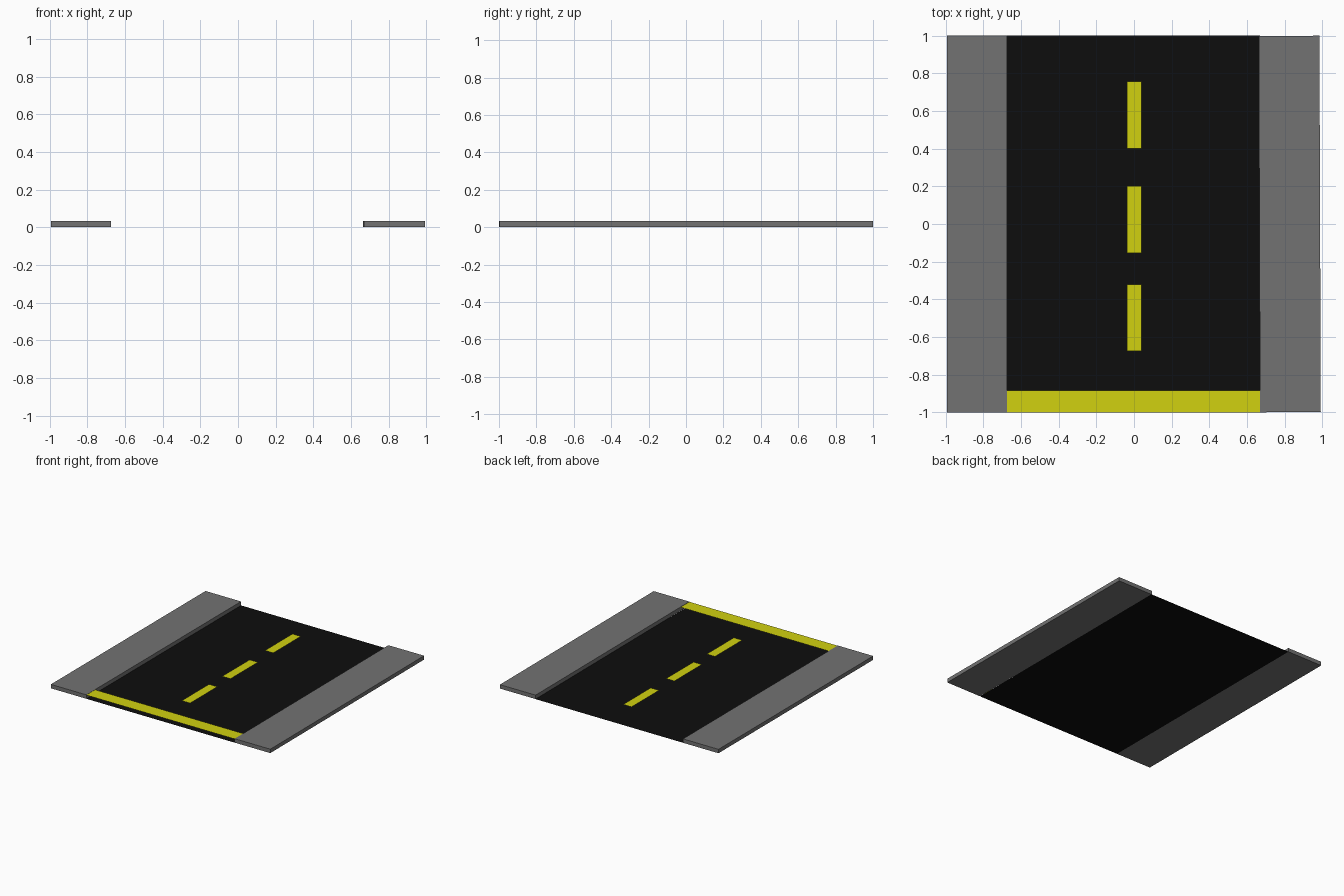
import bpy
import bmesh
from math import radians
from mathutils import Matrix

cube = bpy.data.objects.get("Cube")
if cube:
    bpy.data.objects.remove(cube, do_unlink=True)


def material(name, rgb):
    mat = bpy.data.materials.new(name)
    mat.use_nodes = True
    colour = (*rgb, 1.0)
    mat.diffuse_color = colour
    mat.node_tree.nodes["Principled BSDF"].inputs["Base Color"].default_value = colour
    return mat


def slab(name, mat, x0, x1, y0, y1, z, height=0.0, turn=0.0):
    """Flat rectangle at height z, or a box when a height is given."""
    bm = bmesh.new()
    size = Matrix.Diagonal((x1 - x0, y1 - y0, height or 1.0, 1.0))
    if height:
        bmesh.ops.create_cube(bm, size=1.0, matrix=size)
    else:
        bmesh.ops.create_grid(bm, x_segments=1, y_segments=1, size=0.5, matrix=size)
    mesh = bpy.data.meshes.new(name)
    bm.to_mesh(mesh)
    bm.free()
    mesh.materials.append(mat)
    obj = bpy.data.objects.new(name, mesh)
    obj.location = ((x0 + x1) / 2, (y0 + y1) / 2, z + height / 2)
    obj.rotation_euler.z = radians(turn)
    bpy.context.collection.objects.link(obj)
    return obj


asphalt = material("black asphalt", (0.004, 0.004, 0.004))
concrete = material("grey concrete", (0.17, 0.17, 0.17))
paint = material("yellow paint", (0.64, 0.64, 0.005))

KERB = 0.032
MARK_Z = 0.03

# Road surface
slab("road", asphalt, -0.673, 0.668, -1, 1, 0)

# Pavements, the left one very slightly askew
slab("right_pavement", concrete, -0.994, -0.673, -1, 1, 0, KERB)
slab("left_pavement", concrete, 0.666, 0.988, -0.999, 0.999, 0, KERB, turn=0.2)

# Stop line and centre dashes, floating just below kerb height
slab("stop_line", paint, -0.673, 0.669, -1, -0.885, MARK_Z)
for i, (start, end) in enumerate([(-0.675, -0.322), (-0.153, 0.203), (0.4, 0.757)]):
    slab(f"centre_dash_{i + 1}", paint, -0.037, 0.039, start, end, MARK_Z)
